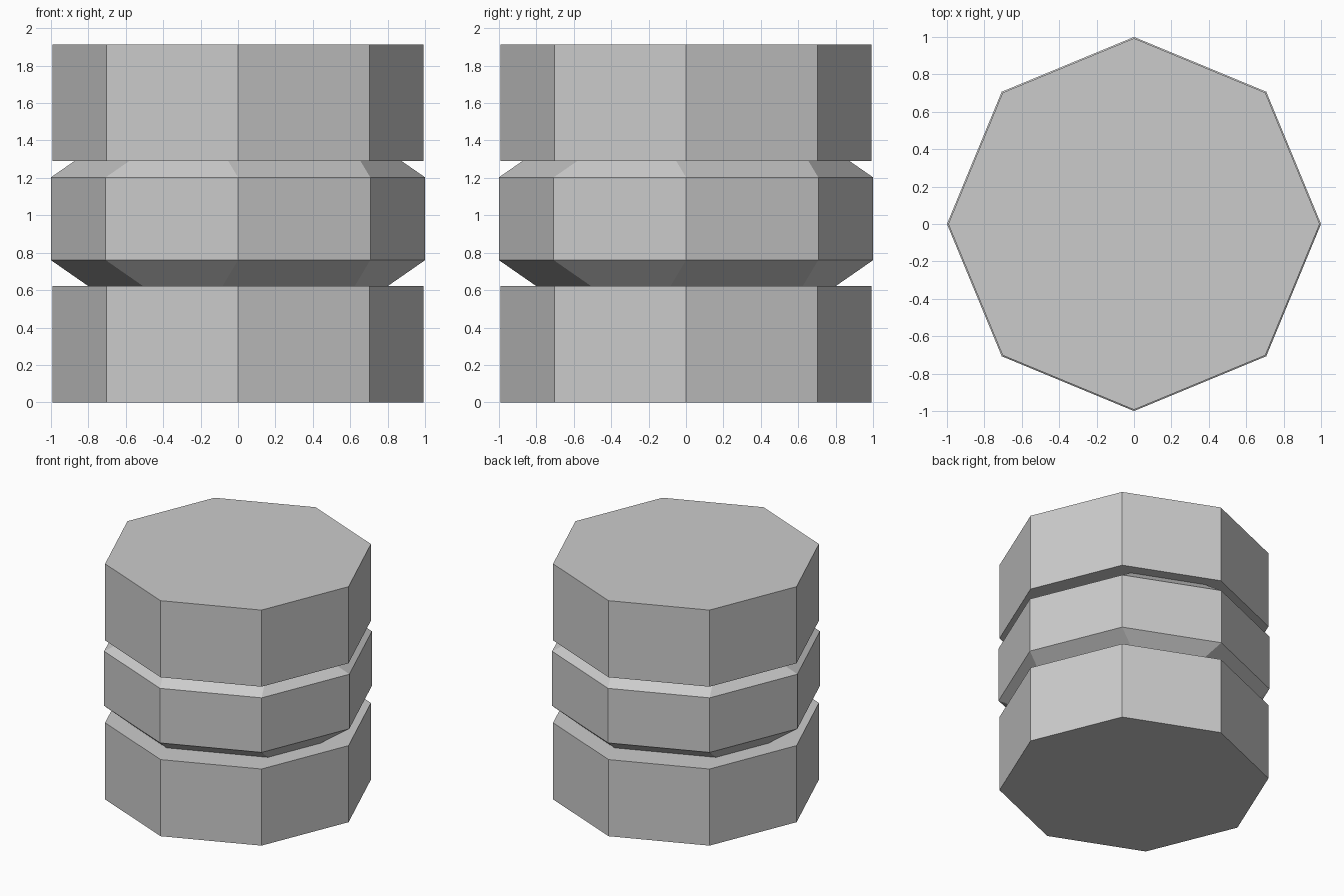
import bpy, bmesh, math

if "Cube" in bpy.data.objects:
    bpy.data.objects.remove(bpy.data.objects["Cube"])


def ring(radius, sides, z, start=0.0):
    """Points of a regular polygon at height z."""
    return [(radius * math.cos(start + math.tau * i / sides),
             radius * math.sin(start + math.tau * i / sides), z)
            for i in range(sides)]


def convex_part(name, points):
    """Flat-shaded solid wrapped around the given rings of points."""
    bm = bmesh.new()
    for p in points:
        bm.verts.new(p)
    bmesh.ops.convex_hull(bm, input=bm.verts[:])
    bmesh.ops.dissolve_limit(bm, angle_limit=math.radians(1),
                             verts=bm.verts[:], edges=bm.edges[:])
    bmesh.ops.recalc_face_normals(bm, faces=bm.faces[:])
    mesh = bpy.data.meshes.new(name)
    bm.to_mesh(mesh)
    bm.free()
    obj = bpy.data.objects.new(name, mesh)
    bpy.context.collection.objects.link(obj)
    return obj


# Two matching octagonal end blocks
BLOCK_R = 0.993
for name, z0, z1 in (("lower_block", 0.0, 0.622), ("upper_block", 1.29, 1.912)):
    convex_part(name, ring(BLOCK_R, 8, z0) + ring(BLOCK_R, 8, z1))

# Middle block: a chamfered box turned 22.5 degrees, its ends sunk in the blocks
CORNER = math.radians(67.5)
convex_part("middle_block",
            ring(0.541, 4, 0.413, CORNER) + ring(1.0, 8, 0.76)
            + ring(1.0, 8, 1.203) + ring(0.541, 4, 1.55, CORNER))
